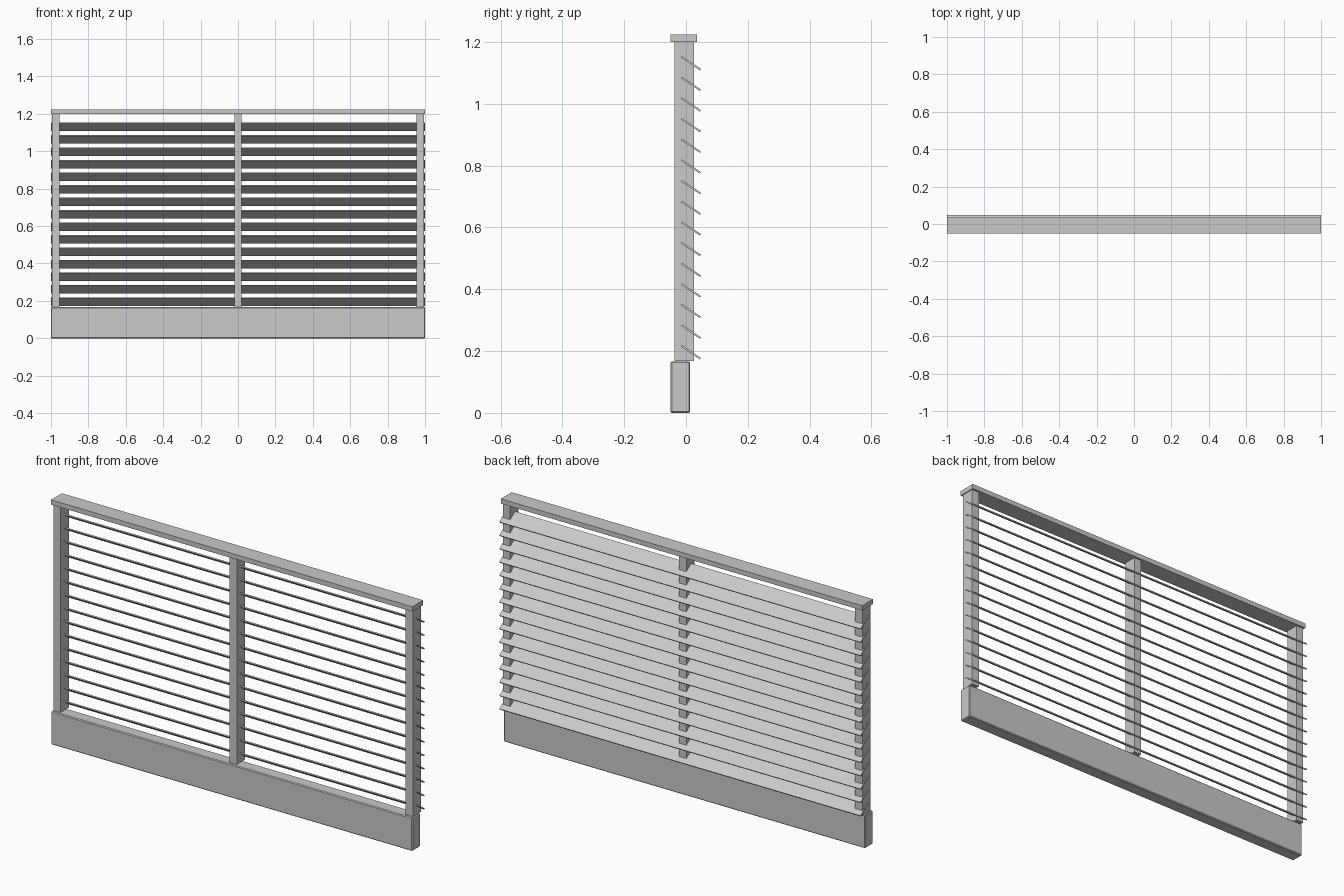
import bpy
import math

cube = bpy.data.objects.get("Cube")
if cube:
    bpy.data.objects.remove(cube, do_unlink=True)

grey = bpy.data.materials.new("light_grey")
grey.use_nodes = True
colour = (0.58, 0.59, 0.585, 1)
grey.diffuse_color = colour
grey.node_tree.nodes["Principled BSDF"].inputs["Base Color"].default_value = colour


def box(name, low, high, tilt=0, bevel=0):
    """Box between two corners, optionally tilted about x and bevelled."""
    centre = [(a + b) / 2 for a, b in zip(low, high)]
    bpy.ops.mesh.primitive_cube_add(size=1, location=centre)
    ob = bpy.context.object
    ob.name = name
    ob.scale = [b - a for a, b in zip(low, high)]
    bpy.ops.object.transform_apply(location=False, rotation=False, scale=True)
    ob.rotation_euler.x = tilt
    ob.data.materials.append(grey)
    if bevel:
        mod = ob.modifiers.new("edge_chamfer", "BEVEL")
        mod.width = bevel
        mod.segments = 1
    return ob


# Base beam and top cap
box("base_beam", (-1, -0.05, 0), (1, 0.013, 0.167), bevel=0.004)
box("top_cap", (-1, -0.05, 1.2), (1, 0.036, 1.224))

# Upright posts
for name, x in (("right_post", -0.975), ("middle_post", 0), ("left_post", 0.975)):
    box(name, (x - 0.02, -0.038, 0.168), (x + 0.02, 0.026, 1.2))

# Louvre slats, sloping down towards the back
SLATS = 15
LENGTH, THICK = 0.074, 0.006
for i in range(SLATS):
    z = 0.196 + i * 0.935 / (SLATS - 1)
    box(f"slat_{i + 1}", (-1, 0.016 - LENGTH / 2, z - THICK / 2),
        (1, 0.016 + LENGTH / 2, z + THICK / 2), tilt=math.radians(-34))
